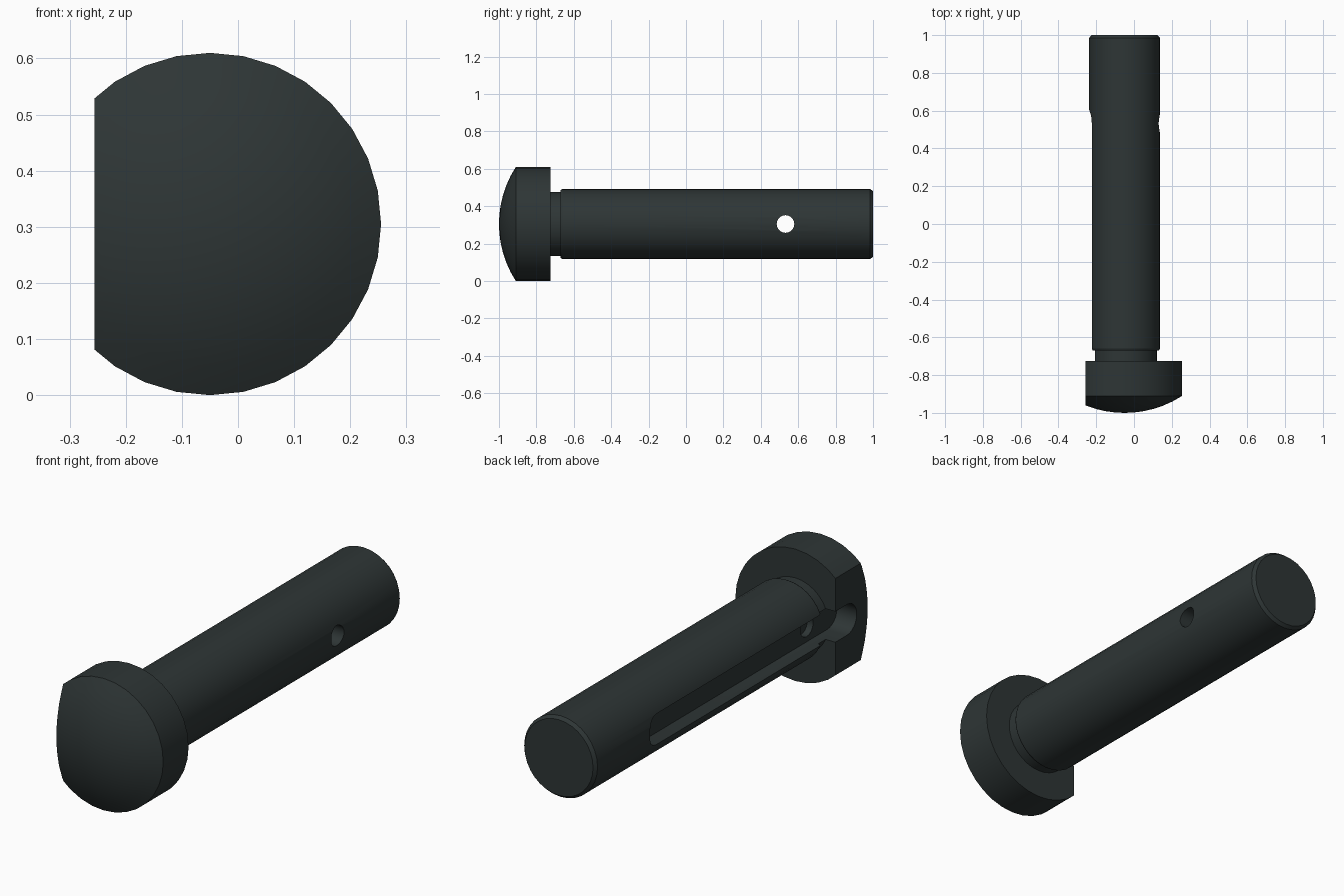
import bpy, bmesh, math
from mathutils import Vector

if "Cube" in bpy.data.objects:
    bpy.data.objects.remove(bpy.data.objects["Cube"])

CX, CZ, SIDES = -0.05, 0.305, 32

steel = bpy.data.materials.new("dark_grey_green_steel")
steel.diffuse_color = (0.027, 0.036, 0.036, 1)
steel.use_nodes = True
steel.node_tree.nodes["Principled BSDF"].inputs["Base Color"].default_value = steel.diffuse_color


def make_object(name, bm):
    bmesh.ops.recalc_face_normals(bm, faces=bm.faces)
    mesh = bpy.data.meshes.new(name)
    bm.to_mesh(mesh)
    bm.free()
    mesh.materials.append(steel)
    obj = bpy.data.objects.new(name, mesh)
    bpy.context.collection.objects.link(obj)
    return obj


def lathe(name, profile):
    """Revolve (radius, y) points around the pin axis."""
    bm = bmesh.new()
    rings = []
    for r, y in profile:
        if r == 0:
            rings.append([bm.verts.new((CX, y, CZ))])
        else:
            rings.append([bm.verts.new((CX + r * math.cos(2 * math.pi * i / SIDES), y,
                                        CZ + r * math.sin(2 * math.pi * i / SIDES)))
                          for i in range(SIDES)])
    for a, b in zip(rings, rings[1:]):
        for i in range(SIDES):
            j = (i + 1) % SIDES
            if len(a) == 1:
                bm.faces.new((a[0], b[i], b[j]))
            elif len(b) == 1:
                bm.faces.new((a[i], a[j], b[0]))
            else:
                bm.faces.new((a[i], a[j], b[j], b[i]))
    return make_object(name, bm)


def prism(name, outline, x0, x1):
    """Extrude a (y, z) outline along x."""
    bm = bmesh.new()
    face = bm.faces.new([bm.verts.new((x0, y, z)) for y, z in outline])
    ext = bmesh.ops.extrude_face_region(bm, geom=[face])
    verts = [v for v in ext["geom"] if isinstance(v, bmesh.types.BMVert)]
    bmesh.ops.translate(bm, verts=verts, vec=Vector((x1 - x0, 0, 0)))
    return make_object(name, bm)


def stadium(y0, y1, r, n=12):
    """Round-ended outline with end centres y0 and y1."""
    pts = []
    for yc, start in ((y1, -math.pi / 2), (y0, math.pi / 2)):
        for i in range(n + 1):
            a = start + math.pi * i / n
            pts.append((yc + r * math.cos(a), CZ + r * math.sin(a)))
    return pts


def circle(y, r, n=24):
    return [(y + r * math.cos(2 * math.pi * i / n), CZ + r * math.sin(2 * math.pi * i / n))
            for i in range(n)]


# Domed head, neck and shaft in one turned profile
R = 0.562
dome = [(0.305 * k / 6, -1 + R - math.sqrt(R * R - (0.305 * k / 6) ** 2)) for k in range(7)]
pin = lathe("pin", dome + [(0.305, -0.725), (0.172, -0.725), (0.172, -0.67), (0.182, -0.67),
                           (0.1875, -0.66), (0.1875, 0.985), (0.175, 1.0), (0, 1.0)])

# Cutters: head flat, long side slot, cross hole, detent dimple
cutters = [
    prism("flat_cutter", [(-1.2, -0.2), (-0.7, -0.2), (-0.7, 0.8), (-1.2, 0.8)], -0.6, -0.256),
    prism("slot_cutter", stadium(-0.81, 0.532, 0.071), -0.5, -0.155),
    prism("hole_cutter", circle(0.532, 0.047), -0.55, 0.5),
    prism("dimple_cutter", circle(-0.66, 0.047), -0.45, -0.125),
]
for c in cutters:
    c.hide_render = True
    m = pin.modifiers.new(c.name, "BOOLEAN")
    m.operation, m.solver, m.object = "DIFFERENCE", "EXACT", c

bpy.context.view_layer.objects.active = pin
pin.select_set(True)
for m in list(pin.modifiers):
    bpy.ops.object.modifier_apply(modifier=m.name)
for c in cutters:
    bpy.data.objects.remove(c, do_unlink=True)

bpy.ops.object.shade_smooth_by_angle(angle=math.radians(25))
